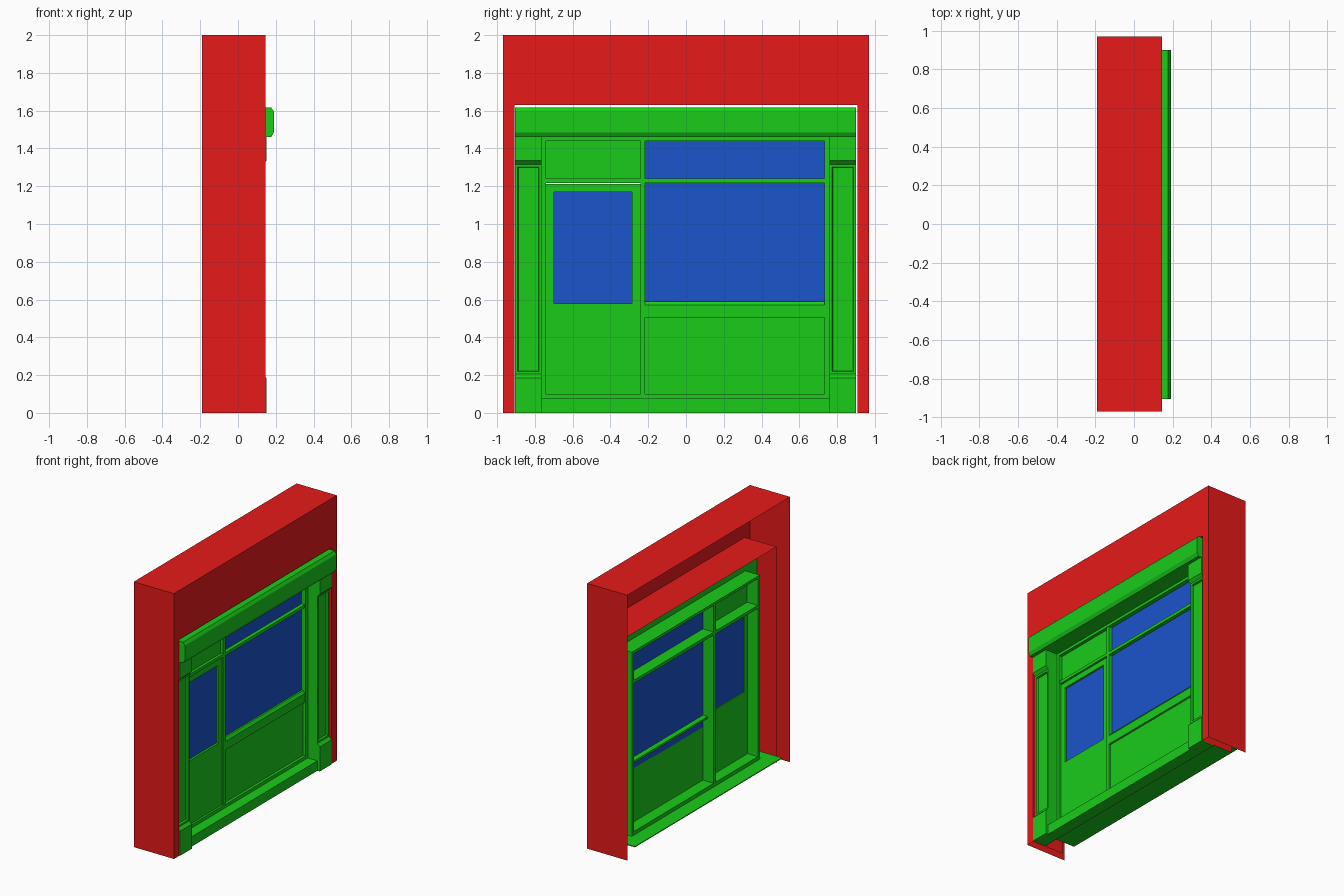
import bpy, bmesh

if "Cube" in bpy.data.objects:
    bpy.data.objects.remove(bpy.data.objects["Cube"])


def material(name, rgb):
    m = bpy.data.materials.new(name)
    m.diffuse_color = (*rgb, 1)
    m.use_nodes = True
    m.node_tree.nodes["Principled BSDF"].inputs["Base Color"].default_value = m.diffuse_color
    return m


RED = material("wall_red", (0.8, 0.01, 0.01))
GREEN = material("paint_green", (0.01, 0.6, 0.01))
BLUE = material("glass_blue", (0.01, 0.09, 0.6))


def finish(bm, name, mat, recalc=True):
    if recalc:
        bmesh.ops.recalc_face_normals(bm, faces=bm.faces)
    me = bpy.data.meshes.new(name)
    bm.to_mesh(me)
    bm.free()
    me.materials.append(mat)
    ob = bpy.data.objects.new(name, me)
    bpy.context.collection.objects.link(ob)
    return ob


def profile(name, pts, y0, y1, mat=GREEN, panel=None):
    """Extrude an (x, z) outline along y; optionally sink a panel in the tallest front face."""
    bm = bmesh.new()
    face = bm.faces.new([bm.verts.new((x, y0, z)) for x, z in pts])
    res = bmesh.ops.extrude_face_region(bm, geom=[face])
    verts = [v for v in res["geom"] if isinstance(v, bmesh.types.BMVert)]
    bmesh.ops.translate(bm, verts=verts, vec=(0, y1 - y0, 0))
    bmesh.ops.recalc_face_normals(bm, faces=bm.faces)
    if panel:
        front = max((f for f in bm.faces if f.normal.x > 0.99), key=lambda f: f.calc_area())
        bmesh.ops.inset_region(bm, faces=[front], thickness=panel, depth=0)
        bmesh.ops.inset_region(bm, faces=[front], thickness=0.004, depth=-0.015)
    return finish(bm, name, mat)


def box(name, x0, x1, y0, y1, z0, z1, mat=GREEN):
    return profile(name, [(x0, z0), (x1, z0), (x1, z1), (x0, z1)], y0, y1, mat)


def ring(name, x0, x1, outer, inner):
    """Rectangular frame in the y-z plane; outer and inner are (y0, y1, z0, z1)."""
    bm = bmesh.new()

    def loop(x, r):
        return [bm.verts.new((x, y, z)) for y, z in
                ((r[0], r[2]), (r[1], r[2]), (r[1], r[3]), (r[0], r[3]))]
    loops = [loop(x1, outer), loop(x1, inner), loop(x0, inner), loop(x0, outer)]
    for a, b in zip(loops, loops[1:] + loops[:1]):
        for i in range(4):
            j = (i + 1) % 4
            bm.faces.new((a[i], a[j], b[j], b[i]))
    return finish(bm, name, GREEN)


# Wall: open-backed shell with a tunnel around the shopfront opening
bm = bmesh.new()


def arch(x, y, z):
    return [bm.verts.new((x, py, pz)) for py, pz in ((-y, 0), (-y, z), (y, z), (y, 0))]


rows = [arch(-0.19, 0.97, 2), arch(0.145, 0.97, 2),
        arch(0.145, 0.907, 1.63), arch(-0.12, 0.907, 1.63)]
for a, b in zip(rows, rows[1:]):
    for i in range(3):
        bm.faces.new((a[i], a[i + 1], b[i + 1], b[i]))
finish(bm, "wall", RED)

# Floor plate and front sill
box("floor", -0.19, 0.05, -0.87, 0.88, 0.065, 0.072)
box("sill", 0.04, 0.13, -0.765, 0.765, 0, 0.075)

# Pilasters with base, sunken shaft panel and cap
side = [(0.04, 0), (0.15, 0), (0.15, 0.185), (0.13, 0.205), (0.13, 1.315),
        (0.15, 1.335), (0.15, 1.46), (0.04, 1.46)]
for name, y0, y1 in (("left_pilaster", -0.905, -0.765), ("right_pilaster", 0.76, 0.9)):
    profile(name, side, y0, y1, panel=0.02)

# Cornice
profile("cornice", [(0.04, 1.46), (0.175, 1.46), (0.19, 1.485), (0.19, 1.595),
                    (0.175, 1.617), (0.04, 1.617)], -0.905, 0.9)

# Main frame, mullion and transom
ring("main_frame", -0.08, 0.05, (-0.765, 0.76, 0.072, 1.46), (-0.742, 0.732, 0.1, 1.44))
box("mullion", -0.08, 0.045, -0.242, -0.216, 0.1, 1.44)
box("door_transom", -0.08, 0.045, -0.742, -0.242, 1.217, 1.24)
box("window_transom", -0.08, 0.045, -0.216, 0.732, 1.217, 1.24)

# Door with glass, and the solid panel above it
ring("door", 0.005, 0.035, (-0.742, -0.242, 0.1, 1.212), (-0.7, -0.287, 0.58, 1.17))
box("door_glass", 0.012, 0.02, -0.7, -0.287, 0.58, 1.17, BLUE)
box("over_door_panel", 0.01, 0.025, -0.742, -0.242, 1.24, 1.44)

# Shop window: glass, sloping ledge and lower panel
box("upper_glass", 0.01, 0.018, -0.216, 0.732, 1.24, 1.44, BLUE)
box("main_glass", 0.01, 0.018, -0.216, 0.732, 0.5, 1.217, BLUE)
profile("window_ledge", [(0.018, 0.505), (0.045, 0.505), (0.045, 0.57), (0.03, 0.59),
                         (0.018, 0.59)], -0.216, 0.732)
box("inner_ledge", -0.03, 0.01, -0.216, 0.732, 0.575, 0.59)
box("lower_panel", 0.01, 0.03, -0.216, 0.732, 0.1, 0.505)
